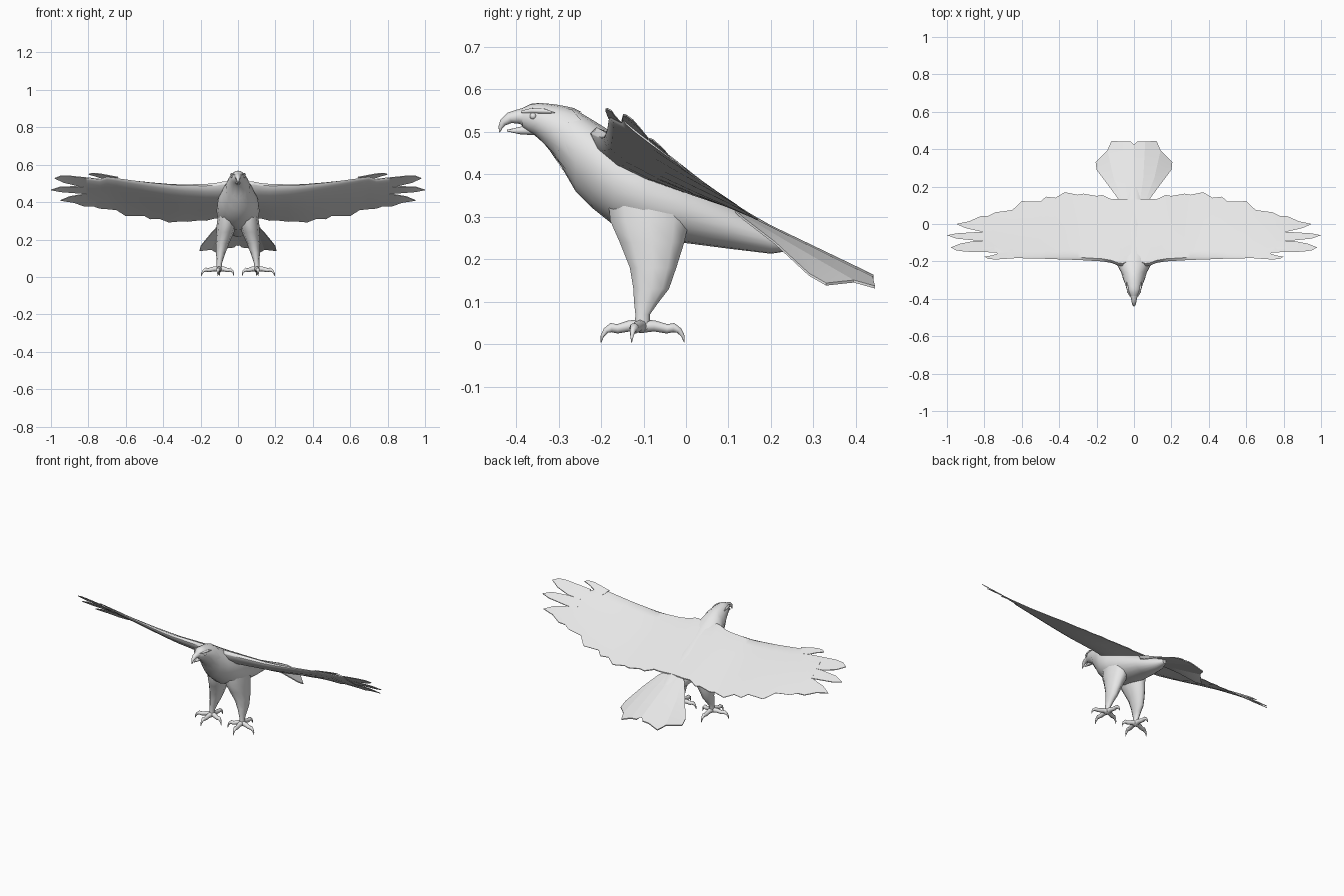
import bpy, bmesh
from math import sin, cos, pi
from mathutils import Vector

cube = bpy.data.objects.get("Cube")
if cube:
    bpy.data.objects.remove(cube)

GREY = (0.8, 0.8, 0.8, 1.0)
grey = bpy.data.materials.new("plain grey")
grey.use_nodes = True
grey.diffuse_color = GREY
grey.node_tree.nodes["Principled BSDF"].inputs["Base Color"].default_value = GREY


def finish(name, bm, mirror=False, angle=45):
    """Turn a bmesh into a smooth shaded object, mirrored across x if asked."""
    bmesh.ops.recalc_face_normals(bm, faces=bm.faces)
    mesh = bpy.data.meshes.new(name)
    bm.to_mesh(mesh)
    bm.free()
    mesh.materials.append(grey)
    obj = bpy.data.objects.new(name, mesh)
    bpy.context.collection.objects.link(obj)
    bpy.ops.object.select_all(action='DESELECT')
    obj.select_set(True)
    bpy.context.view_layer.objects.active = obj
    bpy.ops.object.shade_smooth_by_angle(angle=angle * pi / 180)
    if mirror:
        obj.modifiers.new("Mirror", 'MIRROR').use_mirror_merge = False
    return obj


def loft(bm, rings, caps=True):
    """Skin a series of closed rings of equal length."""
    loops = [[bm.verts.new(p) for p in ring] for ring in rings]
    for a, b in zip(loops, loops[1:]):
        n = len(a)
        for i in range(n):
            j = (i + 1) % n
            bm.faces.new((a[i], a[j], b[j], b[i]))
    if caps:
        bm.faces.new(loops[0])
        bm.faces.new(loops[-1])


def tube(bm, path, side, sides=8, flat=1.0):
    """Tapered tube along (point, radius) pairs lying in one plane."""
    points = [Vector(p) for p, r in path]
    side = Vector(side).normalized()
    rings = []
    for i, (p, r) in enumerate(path):
        tangent = points[min(i + 1, len(points) - 1)] - points[max(i - 1, 0)]
        up = tangent.cross(side).normalized()
        turns = [2 * pi * k / sides for k in range(sides)]
        rings.append([points[i] + side * (r * flat * cos(t)) + up * (r * sin(t)) for t in turns])
    loft(bm, rings)


def lerp(a, b, f):
    return a + (b - a) * f


# Body sections: y, top z, bottom z, half width
BODY = [
    (-.39, .55, .518, .014), (-.375, .56, .505, .025), (-.355, .566, .495, .034),
    (-.32, .563, .46, .045), (-.295, .56, .42, .055), (-.26, .552, .36, .068),
    (-.22, .528, .32, .09), (-.17, .497, .28, .11), (-.1, .455, .25, .115),
    (0, .398, .238, .1), (.1, .337, .225, .075), (.2, .28, .213, .042), (.26, .248, .222, .012)]
SIDES = 20


def body_point(y, t, grow=0.0):
    """Point on the body skin at y and angle t, pushed out by grow."""
    for a, b in zip(BODY, BODY[1:]):
        if y <= b[0]:
            break
    f = (y - a[0]) / (b[0] - a[0])
    top, low, wide = (lerp(a[i], b[i], f) for i in (1, 2, 3))
    return (cos(t) * (wide + grow), y, (top + low) / 2 + sin(t) * ((top - low) / 2 + grow))


angles = [2 * pi * k / SIDES for k in range(SIDES)]
bm = bmesh.new()
loft(bm, [[body_point(s[0], t) for t in angles] for s in BODY])
finish("body", bm)

# Head plumage: thin hood with a jagged rear edge
bm = bmesh.new()
rings = []
for j in range(8):
    ring = []
    for k, t in enumerate(angles):
        end = -.277 + .022 * sin(t) + (.012 if k % 2 else -.012)
        ring.append(body_point(lerp(-.385, end, j / 7), t, .003))
    rings.append(ring)
loft(bm, rings, caps=False)
finish("head_plumage", bm)

# Hooked upper beak and open lower beak
ACROSS = (1, 0, 0)
bm = bmesh.new()
tube(bm, [((0, -.37, .536), .024), ((0, -.395, .536), .017), ((0, -.415, .533), .013),
          ((0, -.431, .522), .009), ((0, -.437, .51), .005), ((0, -.439, .499), .001)], ACROSS)
finish("upper_beak", bm)
bm = bmesh.new()
tube(bm, [((0, -.355, .506), .014), ((0, -.39, .503), .009), ((0, -.421, .503), .002)], ACROSS)
finish("lower_beak", bm)

# Brow ridges and eyes
bm = bmesh.new()
tube(bm, [((.02, -.388, .547), .003), ((.03, -.365, .55), .006),
          ((.036, -.335, .549), .006), ((.04, -.308, .545), .001)], (1, 0, .3))
finish("brows", bm, mirror=True)
bm = bmesh.new()
bmesh.ops.create_uvsphere(bm, u_segments=10, v_segments=8, radius=.008)
bmesh.ops.translate(bm, verts=bm.verts, vec=(.031, -.36, .537))
finish("eyes", bm, mirror=True)


def wing_z(x, y):
    """Height of the wing's upper surface."""
    lift = .5 + .055 * (max(x - .3, 0) / .5) ** 1.3
    return lift - (.58 + .4 * x ** 3) * (y + .18)


# Wings: chord stations (x, leading y, trailing y) with a ragged trailing edge
STATIONS = [
    (0, -.2, .13), (.06, -.225, .133), (.085, -.222, .134), (.12, -.208, .132),
    (.17, -.2, .155), (.2, -.198, .15), (.27, -.194, .162), (.3, -.192, .156),
    (.37, -.19, .17), (.42, -.188, .14), (.47, -.186, .146), (.5, -.185, .12),
    (.6, -.183, .122), (.65, -.182, .075), (.7, -.18, .068), (.74, -.152, .063),
    (.78, -.15, .043), (.81, -.149, .042)]
# Chord profile: fraction of chord, upper drop, lower drop (times thickness)
CHORD = [(0, .4, .45), (.04, .1, .8), (.15, 0, 1), (.35, 0, .9),
         (.6, 0, .6), (.85, 0, .25), (1, 0, .08)]
bm = bmesh.new()
rings = []
for x, lead, trail in STATIONS:
    thick = .075 * (1 - x) ** 1.5 + .004
    upper, lower = [], []
    for u, up, low in CHORD:
        y = lerp(lead, trail, u)
        upper.append((x, y, wing_z(x, y) - thick * up))
        lower.append((x, y, wing_z(x, y) - thick * low))
    rings.append(upper + lower[::-1])
loft(bm, rings)
finish("wings", bm, mirror=True)


def plate(bm, outline, height, thick):
    """Thin flat feather following a height function."""
    top = [bm.verts.new((x, y, height(x, y))) for x, y in outline]
    low = [bm.verts.new((x, y, height(x, y) - thick)) for x, y in outline]
    faces = [bm.faces.new(top), bm.faces.new(low[::-1])]
    for i in range(len(top)):
        j = (i + 1) % len(top)
        bm.faces.new((top[i], low[i], low[j], top[j]))
    bmesh.ops.triangulate(bm, faces=faces)


# Spread wingtip feathers
FINGERS = [
    [(.64, -.183), (.74, -.19), (.78, -.186), (.8, -.175), (.76, -.168), (.71, -.152), (.66, -.15)],
    [(.74, -.152), (.9, -.148), (.95, -.141), (.98, -.125), (.93, -.105), (.85, -.09), (.76, -.09)],
    [(.76, -.09), (.85, -.088), (.95, -.078), (1, -.06), (.95, -.05), (.82, -.042), (.76, -.04)],
    [(.76, -.045), (.82, -.04), (.9, -.022), (.95, 0), (.88, .015), (.82, .042), (.76, .045)]]
bm = bmesh.new()
for outline in FINGERS:
    plate(bm, outline, wing_z, .004)
finish("wingtip_feathers", bm, mirror=True)


def tail_z(x, y):
    """Tail slopes down to the rear and arches down at the sides."""
    return .232 - .48 * (y - .3) - 1.75 * x * x


# Tail fan: three feather strips on each side
TAIL = [
    [(0, .1), (.03, .11), (.05, .25), (.06, .44), (.02, .442), (.008, .42), (0, .425)],
    [(.03, .11), (.06, .12), (.11, .25), (.142, .395), (.12, .445), (.06, .44), (.05, .25)],
    [(.06, .12), (.085, .135), (.14, .21), (.2, .29), (.205, .33), (.142, .395), (.11, .25)]]
bm = bmesh.new()
for outline in TAIL:
    plate(bm, outline, tail_z, .006)
finish("tail", bm, mirror=True)

# Legs: z, centre x, front y, back y, half width
LEG = [
    (.36, .055, -.19, .0, .045), (.29, .06, -.183, .012, .053), (.24, .068, -.16, .0, .048),
    (.18, .083, -.135, -.02, .036), (.13, .092, -.126, -.038, .026),
    (.1, .096, -.124, -.062, .019), (.07, .1, -.12, -.084, .014), (.035, .1, -.122, -.085, .016)]
bm = bmesh.new()
rings = []
for z, x, front, back, wide in LEG:
    mid, deep = (front + back) / 2, (back - front) / 2
    rings.append([(x + wide * cos(t), mid + deep * sin(t), z) for t in angles[::2]])
loft(bm, rings)
finish("legs", bm, mirror=True, angle=60)

# Toes with curved claws: forward, backward, outward, inward
ANKLE = Vector((.1, -.105, 0))
# Toe profile: fraction of reach, height, radius
TOE = [(0, .042, .016), (.3, .043, .013), (.6, .036, .011), (.75, .039, .011),
       (.88, .032, .007), (.97, .019, .004), (1, .004, .001)]
bm = bmesh.new()
for tip in [(.108, -.2, 0), (.1, -.004, 0), (.196, -.128, 0), (.022, -.128, 0)]:
    reach = Vector(tip) - ANKLE
    path = [(ANKLE + reach * f + Vector((0, 0, z)), r) for f, z, r in TOE]
    tube(bm, path, (-reach.y, reach.x, 0))
finish("toes", bm, mirror=True, angle=60)
